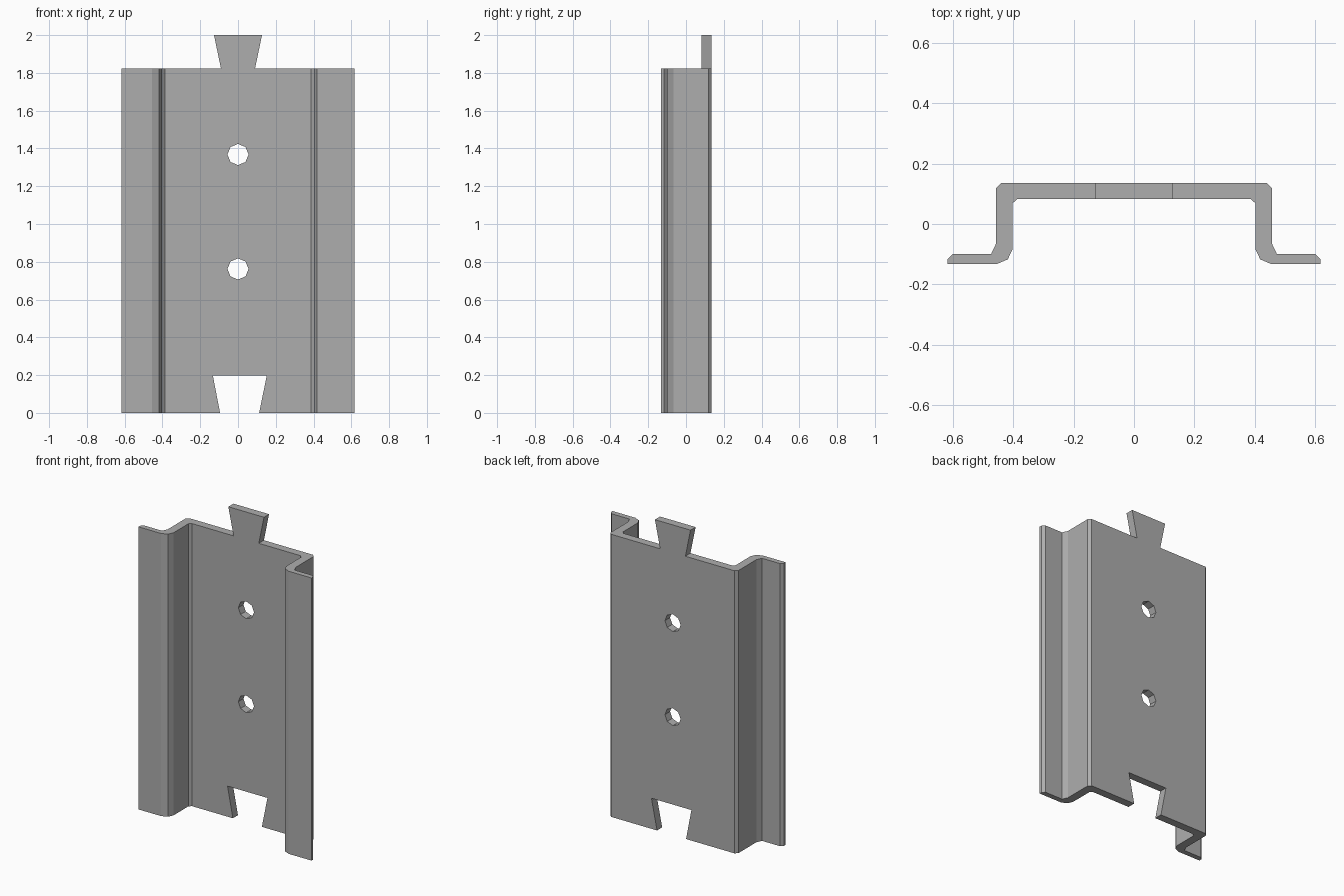
import bpy, bmesh, math
from mathutils import Matrix, Vector

cube = bpy.data.objects.get("Cube")
if cube:
    bpy.data.objects.remove(cube, do_unlink=True)

steel = bpy.data.materials.new("grey_steel")
steel.use_nodes = True
grey = (0.42, 0.42, 0.42, 1)
steel.diffuse_color = grey
steel.node_tree.nodes["Principled BSDF"].inputs["Base Color"].default_value = grey


def prism(name, points, depth):
    """Solid swept from a closed loop of 3D points along the depth vector."""
    bm = bmesh.new()
    face = bm.faces.new([bm.verts.new(p) for p in points])
    swept = bmesh.ops.extrude_face_region(bm, geom=[face])["geom"]
    verts = [v for v in swept if isinstance(v, bmesh.types.BMVert)]
    bmesh.ops.translate(bm, vec=Vector(depth), verts=verts)
    bmesh.ops.recalc_face_normals(bm, faces=bm.faces)
    mesh = bpy.data.meshes.new(name)
    bm.to_mesh(mesh)
    bm.free()
    mesh.materials.append(steel)
    obj = bpy.data.objects.new(name, mesh)
    bpy.context.collection.objects.link(obj)
    return obj


def carve(target, tool, operation):
    """Apply a boolean and discard the tool."""
    mod = target.modifiers.new("carve", "BOOLEAN")
    mod.operation, mod.solver, mod.object = operation, "EXACT", tool
    bpy.context.view_layer.objects.active = target
    bpy.ops.object.modifier_apply(modifier=mod.name)
    bpy.data.objects.remove(tool, do_unlink=True)


# Bent sheet: half of the hat-shaped section, mirrored
half = [(0.44, 0.135), (0.457, 0.118), (0.457, -0.065), (0.473, -0.099),
        (0.60, -0.099), (0.617, -0.116), (0.617, -0.133), (0.455, -0.133),
        (0.418, -0.117), (0.402, -0.083), (0.402, 0.069), (0.386, 0.083)]
section = half + [(-x, y) for x, y in reversed(half)]
plate = prism("bent_mounting_plate", [(x, y, -0.1) for x, y in section], (0, 0, 2.2))

# Front outline: dovetail notch below, dovetail tab above
outline = [(-0.7, 0), (-0.095, 0), (-0.133, 0.197), (0.152, 0.197), (0.112, 0),
           (0.7, 0), (0.7, 1.822), (0.09, 1.822), (0.127, 2), (-0.127, 2),
           (-0.09, 1.822), (-0.7, 1.822)]
carve(plate, prism("outline_cutter", [(x, -0.5, z) for x, z in outline], (0, 1, 0)),
      "INTERSECT")

# Two screw holes
for z in (0.762, 1.368):
    ring = [Vector((0.056, -0.5, 0)) @ Matrix.Rotation(i * math.tau / 8, 3, "Y")
            for i in range(8)]
    carve(plate, prism("hole_cutter", [p + Vector((0, 0, z)) for p in ring], (0, 1, 0)),
          "DIFFERENCE")
